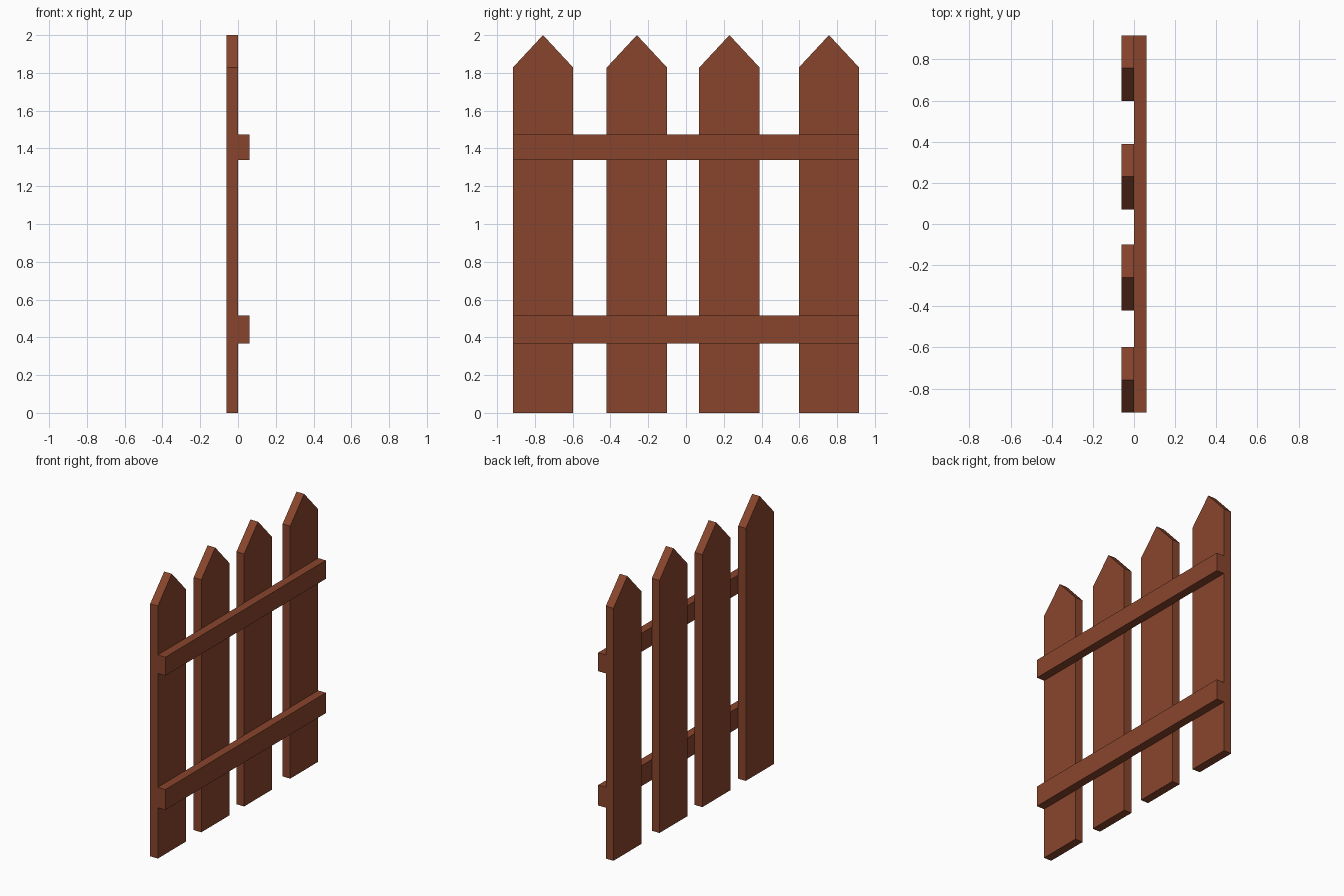
import bpy
import bmesh

if "Cube" in bpy.data.objects:
    bpy.data.objects.remove(bpy.data.objects["Cube"])

wood = bpy.data.materials.new("brown_wood")
wood.diffuse_color = (0.25, 0.06, 0.026, 1)
wood.use_nodes = True
wood.node_tree.nodes["Principled BSDF"].inputs["Base Color"].default_value = wood.diffuse_color


def board(name, profile, x0, x1):
    """Extrude a (y, z) outline along x from x0 to x1."""
    bm = bmesh.new()
    face = bm.faces.new([bm.verts.new((x0, y, z)) for y, z in profile])
    out = bmesh.ops.extrude_face_region(bm, geom=[face])
    verts = [v for v in out["geom"] if isinstance(v, bmesh.types.BMVert)]
    bmesh.ops.translate(bm, verts=verts, vec=(x1 - x0, 0, 0))
    bmesh.ops.recalc_face_normals(bm, faces=bm.faces)
    mesh = bpy.data.meshes.new(name)
    bm.to_mesh(mesh)
    bm.free()
    mesh.materials.append(wood)
    obj = bpy.data.objects.new(name, mesh)
    bpy.context.collection.objects.link(obj)
    return obj


T = 0.061      # board thickness
HALF = 0.16    # half picket width
END = 0.917    # half fence length

# Pointed pickets, slightly unevenly spaced
for i, y in enumerate((-0.757, -0.26, 0.23, 0.757), 1):
    board(f"picket_{i}",
          [(y - HALF, 0), (y + HALF, 0), (y + HALF, 1.828), (y, 2), (y - HALF, 1.828)],
          -T, 0)

# Horizontal rails
for name, z0, z1 in (("lower_rail", 0.368, 0.516), ("upper_rail", 1.34, 1.474)):
    board(name, [(-END, z0), (END, z0), (END, z1), (-END, z1)], 0, T)
